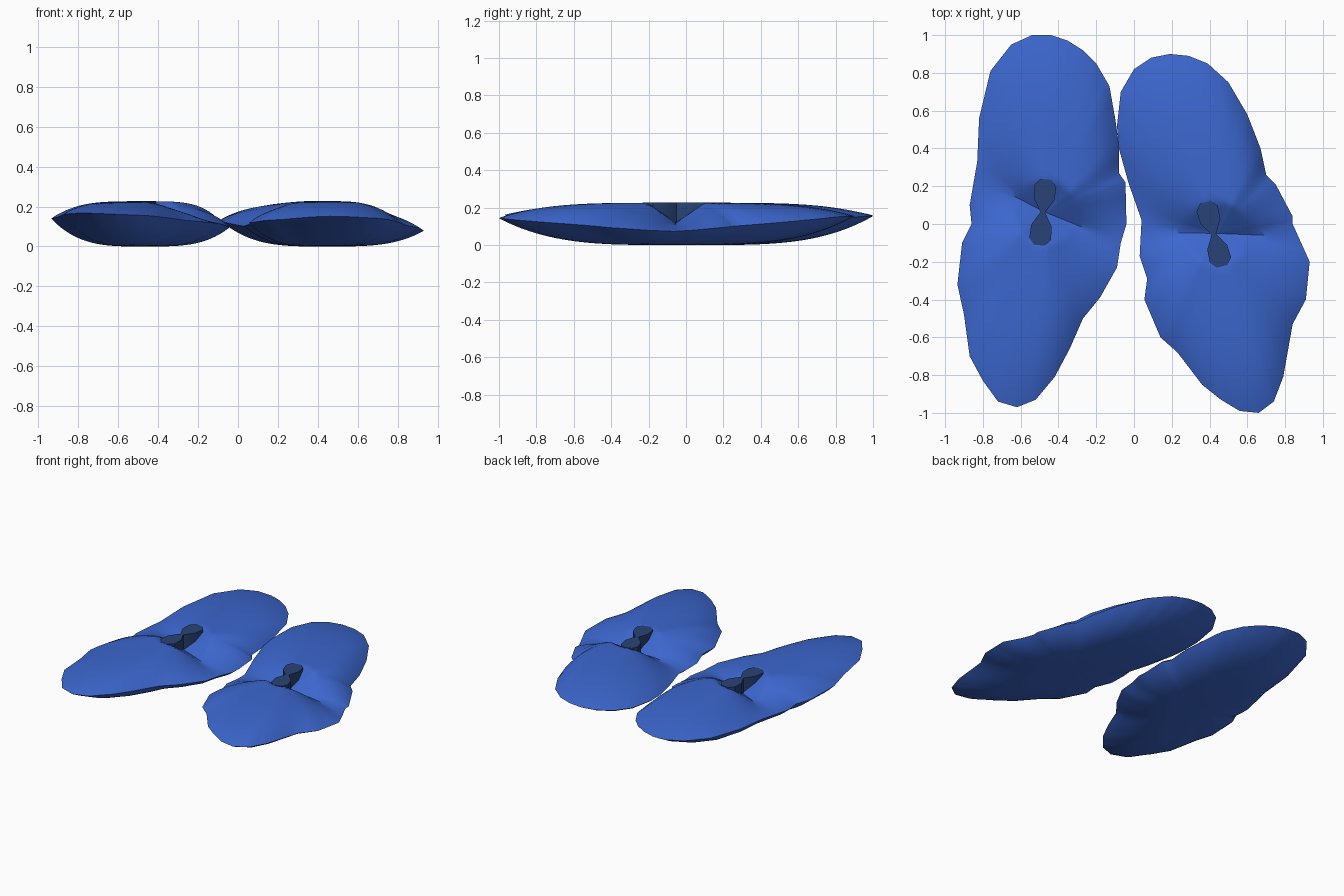
import bpy, bmesh, math
from mathutils import Vector, Matrix

if "Cube" in bpy.data.objects:
    bpy.data.objects.remove(bpy.data.objects["Cube"])


def material(name, col):
    m = bpy.data.materials.new(name)
    m.diffuse_color = (*col, 1)
    m.use_nodes = True
    m.node_tree.nodes["Principled BSDF"].inputs["Base Color"].default_value = m.diffuse_color
    return m


BLUE = material("slipper blue", (0.045, 0.135, 0.62))
DARK = material("dark blue opening", (0.022, 0.055, 0.18))
RINGS, SUB = 30, 3
TWIST = Matrix.Rotation(math.radians(-18), 2)


def resample(points):
    """Split each outline edge into SUB pieces."""
    pts = [Vector(p) for p in points]
    return [a.lerp(b, k / SUB) for a, b in zip(pts, pts[1:] + pts[:1]) for k in range(SUB)]


def finish(name, bm, mat):
    """Turn a bmesh into a smooth-shaded object."""
    bmesh.ops.recalc_face_normals(bm, faces=bm.faces[:])
    mesh = bpy.data.meshes.new(name)
    bm.to_mesh(mesh)
    bm.free()
    mesh.materials.append(mat)
    ob = bpy.data.objects.new(name, mesh)
    bpy.context.collection.objects.link(ob)
    bpy.context.view_layer.objects.active = ob
    ob.select_set(True)
    bpy.ops.object.shade_smooth_by_angle(angle=math.radians(40))
    ob.select_set(False)


def slipper(side, outline, pit, axis, outer_lift):
    """Lens-shaped slipper: rounded underside, two raised lobes and a valley between them."""
    pit, axis = Vector(pit), Vector(axis).normalized()
    lobe_axis = TWIST @ axis
    rim = resample(outline)
    n = len(rim)
    bm = bmesh.new()

    def rim_z(p):
        outward = max(0, (abs(p.x) - abs(pit.x)) / 0.47)
        return 0.095 + 0.06 * min(1, abs(p.y - pit.y) / 0.92) + outer_lift * outward

    def top_z(p, t):
        d = (p - pit) * t
        rz = rim_z(p)
        w = abs((p - pit).normalized().dot(lobe_axis))
        w = min(1, 1.1 * w ** (0.85 + 0.35 * t))
        valley = 0.12 + (rz - 0.12) * t ** 2
        lobe = rz + (0.226 - rz) * (1 - t ** 4)
        return valley + (lobe - valley) * w * min(1, d.length / 0.17)

    def bottom_z(p, t):
        return rim_z(p) * t ** 3.5

    edge = [bm.verts.new((p.x, p.y, rim_z(p))) for p in rim]

    def skin(height):
        outer = edge
        for i in range(RINGS - 1, 0, -1):
            t = i / RINGS
            inner = []
            for p in rim:
                q = pit.lerp(p, t)
                inner.append(bm.verts.new((q.x, q.y, height(p, t))))
            for j in range(n):
                k = (j + 1) % n
                bm.faces.new([outer[j], outer[k], inner[k], inner[j]])
            outer = inner
        mid = bm.verts.new((pit.x, pit.y, height(rim[0], 0)))
        for j in range(n):
            bm.faces.new([outer[j], outer[(j + 1) % n], mid])

    skin(top_z)
    skin(bottom_z)
    finish(side + "_slipper", bm, BLUE)

    # dark bow-tie web that bridges the valley between the lobes
    half = [(-.175, .03), (-.14, .058), (-.07, .054), (0, .012),
            (.07, .054), (.14, .058), (.175, .03)]
    across = Vector((axis.y, -axis.x))
    ring = half + [(a, -w) for a, w in reversed(half)]
    bm = bmesh.new()
    low, high = [], []
    for a, w in ring:
        q = pit + axis * a + across * (w - 0.018)
        low.append(bm.verts.new((q.x, q.y, 0.11)))
        high.append(bm.verts.new((q.x, q.y, 0.227)))
    bm.faces.new(high)
    bm.faces.new(low[::-1])
    for j in range(len(ring)):
        k = (j + 1) % len(ring)
        bm.faces.new([low[j], low[k], high[k], high[j]])
    finish(side + "_opening", bm, DARK)


# outlines seen from above, counter-clockwise from the front tip
left = [(-.62, -.97), (-.52, -.93), (-.42, -.81), (-.34, -.66), (-.27, -.50), (-.18, -.39),
        (-.09, -.23), (-.07, -.10), (-.04, 0), (-.045, .22), (-.08, .27), (-.08, .42), (-.10, .56),
        (-.13, .73), (-.20, .85), (-.27, .92), (-.35, .97), (-.44, 1), (-.54, 1), (-.65, .95),
        (-.76, .81), (-.82, .56), (-.83, .33), (-.87, .10), (-.86, 0), (-.91, -.10),
        (-.935, -.32), (-.90, -.48), (-.87, -.70), (-.80, -.83), (-.72, -.94)]
right = [(.66, -1), (.74, -.94), (.79, -.81), (.84, -.53), (.91, -.40), (.93, -.20), (.84, 0),
         (.84, .04), (.75, .21), (.70, .26), (.67, .40), (.60, .58), (.50, .75), (.39, .85),
         (.29, .89), (.19, .90), (.09, .88), (0, .82), (-.07, .70), (-.09, .52), (-.08, .40),
         (-.03, .22), (.04, .02), (.03, -.17), (.07, -.29), (.055, -.40), (.14, -.60), (.23, -.68),
         (.36, -.85), (.46, -.93), (.56, -.99)]

slipper("left", left, (-.465, .06), (.10, 1), 0.02)
slipper("right", right, (.44, -.05), (-.26, 1), -0.025)
